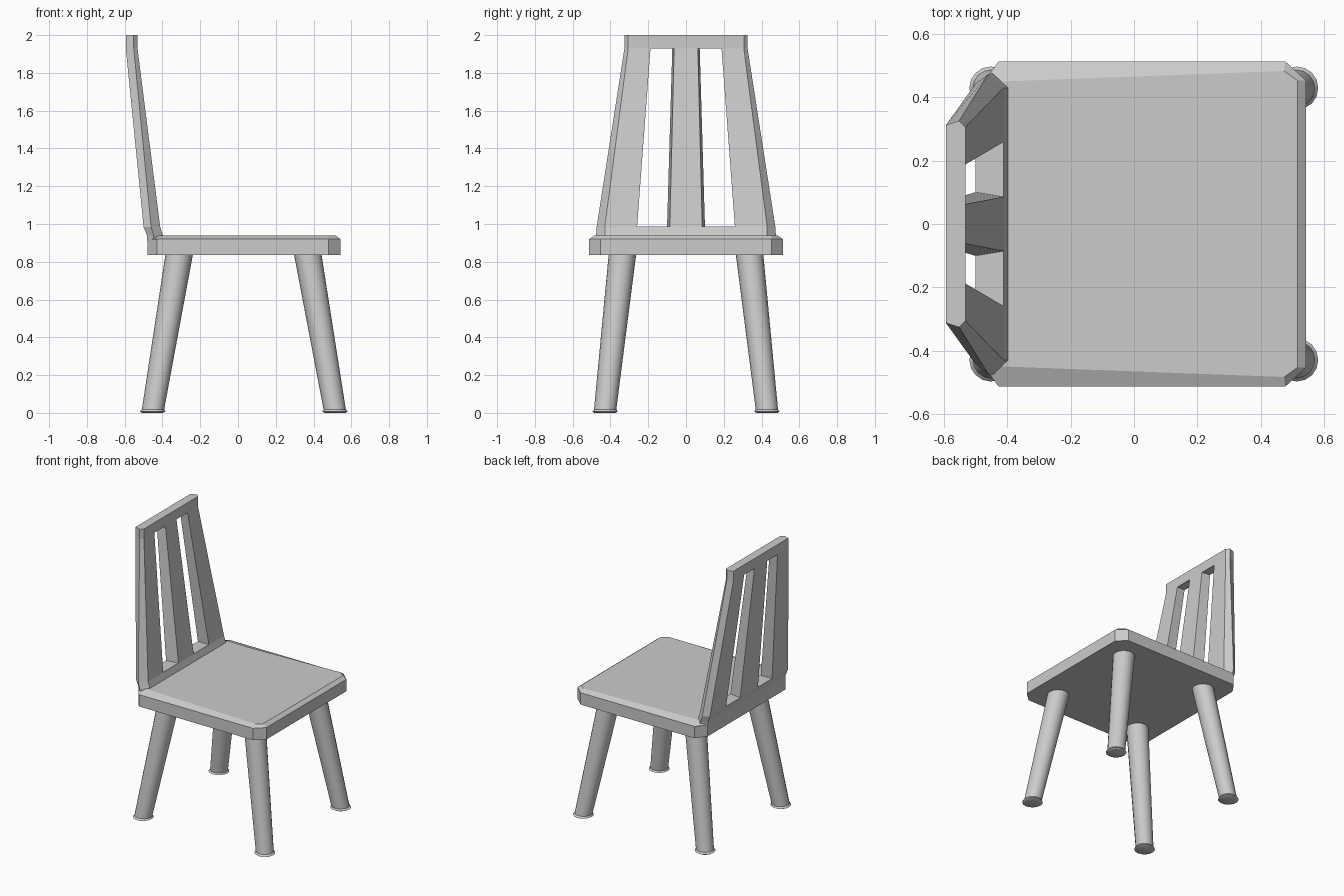
import bpy, bmesh, math

if "Cube" in bpy.data.objects:
    bpy.data.objects.remove(bpy.data.objects["Cube"])


def loft(name, rings):
    """Skin a stack of equal-length rings and cap both ends."""
    bm = bmesh.new()
    vs = [[bm.verts.new(p) for p in r] for r in rings]
    n = len(vs[0])
    for a, b in zip(vs, vs[1:]):
        for i in range(n):
            j = (i + 1) % n
            bm.faces.new((a[i], a[j], b[j], b[i]))
    bm.faces.new(vs[0][::-1])
    bm.faces.new(vs[-1])
    bmesh.ops.recalc_face_normals(bm, faces=bm.faces[:])
    me = bpy.data.meshes.new(name)
    bm.to_mesh(me)
    bm.free()
    ob = bpy.data.objects.new(name, me)
    bpy.context.collection.objects.link(ob)
    return ob


def symmetric(half, z):
    """Mirror half an outline (+y side) into a closed ring at height z."""
    return [(x, y, z) for x, y in half] + [(x, -y, z) for x, y in reversed(half)]


# Seat: clipped corners, bevelled top edge
outline = [(0.543, 0.453), (0.478, 0.513), (-0.428, 0.513), (-0.48, 0.44)]
loft("seat", [
    symmetric(outline, 0.835),
    symmetric(outline, 0.92),
    symmetric([(0.516, 0.453), (0.474, 0.483), (-0.41, 0.45), (-0.475, 0.43)], 0.94),
])

# Backrest: tapered six-sided slab, kinked at both rails
back = loft("backrest", [
    symmetric([(-0.40, 0.43), (-0.44, 0.475), (-0.479, 0.44)], 0.88),
    symmetric([(-0.398, 0.43), (-0.447, 0.476), (-0.482, 0.44)], 0.94),
    symmetric([(-0.412, 0.43), (-0.46, 0.473), (-0.50, 0.443)], 0.985),
    symmetric([(-0.532, 0.306), (-0.552, 0.326), (-0.594, 0.312)], 1.93),
    symmetric([(-0.532, 0.306), (-0.552, 0.326), (-0.594, 0.312)], 2.0),
])

# Two slots cut through the backrest, narrowing the slat to the front
for s in (1, -1):
    cutter = loft("slot_cutter", [
        [(-0.30, s * 0.067, 0.987), (-0.30, s * 0.257, 0.987),
         (-0.60, s * 0.262, 0.987), (-0.60, s * 0.117, 0.987)],
        [(-0.43, s * 0.046, 1.928), (-0.43, s * 0.187, 1.928),
         (-0.70, s * 0.19, 1.928), (-0.70, s * 0.09, 1.928)],
    ])
    cutter.hide_render = True
    cutter.hide_set(True)
    mod = back.modifiers.new("slot", 'BOOLEAN')
    mod.operation = 'DIFFERENCE'
    mod.solver = 'EXACT'
    mod.object = cutter


# Legs: splayed, tapering down to a small flared foot
def leg(name, foot, top):
    rings = []
    for z, r in ((0.0, 0.055), (0.007, 0.068), (0.018, 0.059), (0.85, 0.073)):
        t = z / 0.835
        cx, cy = (foot[k] + (top[k] - foot[k]) * t for k in (0, 1))
        rings.append([(cx + r * math.cos(a), cy + r * math.sin(a), z)
                      for a in (math.tau * i / 16 for i in range(16))])
    ob = loft(name, rings)
    bpy.ops.object.select_all(action='DESELECT')
    ob.select_set(True)
    bpy.context.view_layer.objects.active = ob
    bpy.ops.object.shade_smooth_by_angle(angle=math.radians(30))


for side, s in (("left", 1), ("right", -1)):
    leg("front_leg_" + side, (0.515, s * 0.43), (0.37, s * 0.337))
    leg("back_leg_" + side, (-0.453, s * 0.43), (-0.312, s * 0.337))
